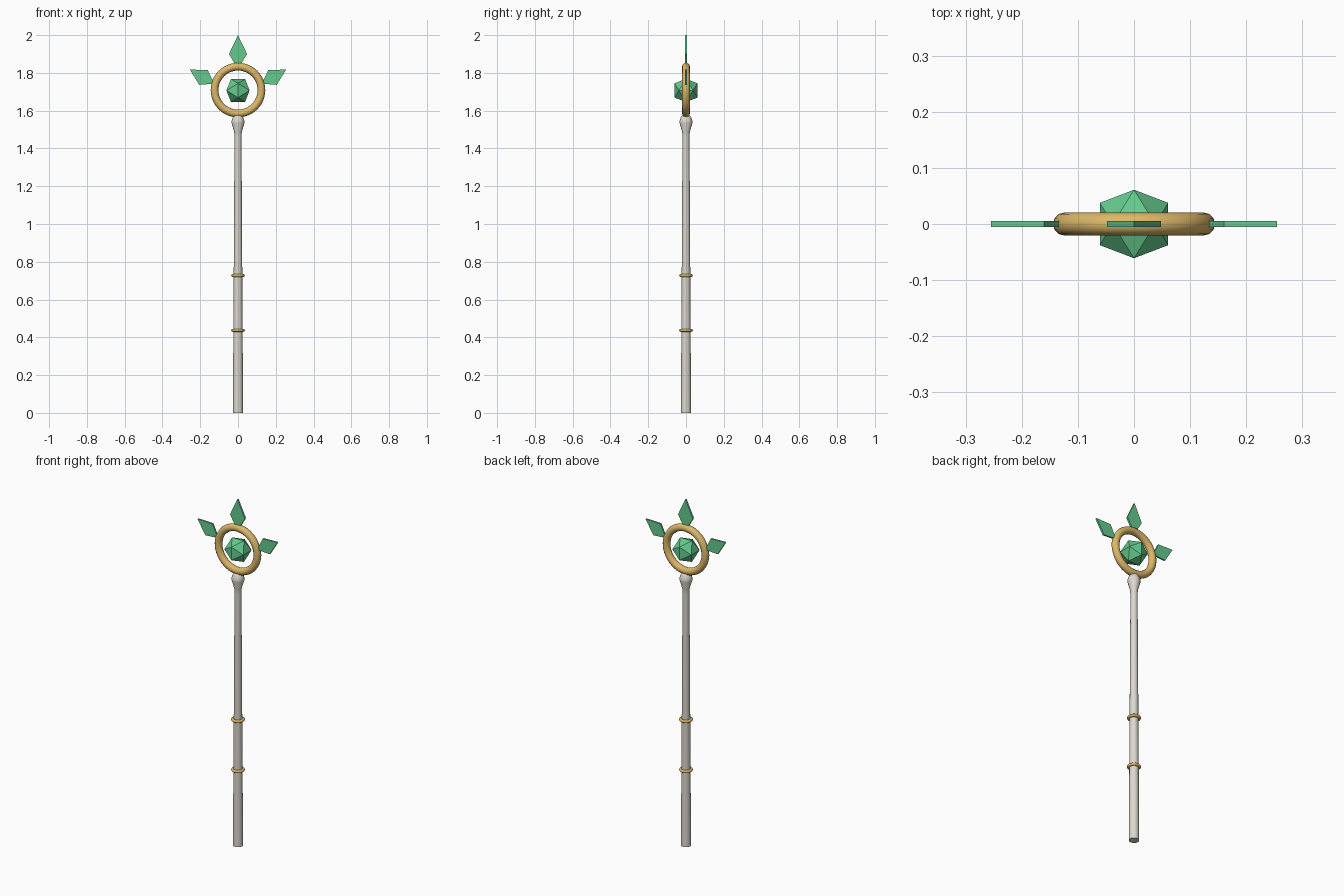
import bpy, bmesh, math
from mathutils import Vector

if "Cube" in bpy.data.objects:
    bpy.data.objects.remove(bpy.data.objects["Cube"])

HEAD_Z = 1.709


def material(name, color):
    m = bpy.data.materials.new(name)
    m.diffuse_color = (*color, 1)
    m.use_nodes = True
    m.node_tree.nodes["Principled BSDF"].inputs["Base Color"].default_value = m.diffuse_color
    return m


bone = material("bone", (0.72, 0.69, 0.62))
gold = material("gold", (0.72, 0.48, 0.14))
green = material("green_crystal", (0.13, 0.60, 0.27))


def add_object(name, bm, mat):
    bmesh.ops.recalc_face_normals(bm, faces=bm.faces)
    mesh = bpy.data.meshes.new(name)
    bm.to_mesh(mesh)
    bm.free()
    mesh.materials.append(mat)
    ob = bpy.data.objects.new(name, mesh)
    bpy.context.collection.objects.link(ob)
    return ob


def smooth(ob, angle=40):
    bpy.ops.object.select_all(action='DESELECT')
    ob.select_set(True)
    bpy.context.view_layer.objects.active = ob
    bpy.ops.object.shade_smooth_by_angle(angle=math.radians(angle))


def lathe(name, profile, sides, mat):
    """Closed solid of revolution from (radius, z) points."""
    bm = bmesh.new()
    rings = []
    for r, z in profile:
        rings.append([bm.verts.new((r * math.cos(a), r * math.sin(a), z))
                      for a in (2 * math.pi * i / sides for i in range(sides))])
    for lo, hi in zip(rings, rings[1:]):
        for i in range(sides):
            j = (i + 1) % sides
            bm.faces.new((lo[i], lo[j], hi[j], hi[i]))
    bm.faces.new(rings[0])
    bm.faces.new(rings[-1])
    ob = add_object(name, bm, mat)
    smooth(ob)
    return ob


def torus(name, z, major, minor, segs, mat, upright=False):
    rot = (math.pi / 2, 0, 0) if upright else (0, 0, 0)
    bpy.ops.mesh.primitive_torus_add(location=(0, 0, z), rotation=rot, major_radius=major,
                                     minor_radius=minor, major_segments=segs, minor_segments=12)
    ob = bpy.context.object
    ob.name = name
    ob.data.materials.append(mat)
    smooth(ob, 60)


def blade(name, centre, angle, tip, tail, half_width, thickness=0.01):
    """Flat kite; its axis is tilted by angle from vertical in the xz plane."""
    axis = Vector((math.sin(angle), 0, math.cos(angle)))
    side = Vector((math.cos(angle), 0, -math.sin(angle)))
    c = Vector(centre)
    outline = [c + axis * tip, c + side * half_width, c - axis * tail, c - side * half_width]
    bm = bmesh.new()
    front = bm.faces.new([bm.verts.new(p + Vector((0, -thickness / 2, 0))) for p in outline])
    ext = bmesh.ops.extrude_face_region(bm, geom=[front], use_keep_orig=True)
    moved = [v for v in ext["geom"] if isinstance(v, bmesh.types.BMVert)]
    bmesh.ops.translate(bm, verts=moved, vec=(0, thickness, 0))
    add_object(name, bm, green)


# tapered shaft with flared socket
lathe("shaft", [(0.027, 0), (0.0185, 1.46), (0.020, 1.485), (0.034, 1.535),
                (0.034, 1.545), (0.027, 1.565), (0.018, 1.576)], 16, bone)

# grip bands
for i, z in enumerate((0.437, 0.727)):
    torus(f"grip_band_{i + 1}", z, 0.028, 0.008, 24, gold)

# head ring
torus("head_ring", HEAD_Z, 0.124, 0.0205, 48, gold, upright=True)

# floating icosahedral gem
long, short = 0.061, 0.061 * 2 / (1 + math.sqrt(5))
bm = bmesh.new()
for a in (-1, 1):
    for b in (-1, 1):
        for p in ((0, a * long, b * short), (a * long, b * short, 0), (a * short, 0, b * long)):
            bm.verts.new((p[0], p[1], p[2] + HEAD_Z - 0.002))
bmesh.ops.convex_hull(bm, input=bm.verts)
add_object("centre_gem", bm, green)

# crystal blades
blade("top_blade", (0, 0, 1.9), 0, 0.10, 0.08, 0.048)
for name, s in (("left_blade", -1), ("right_blade", 1)):
    blade(name, (s * 0.183, 0, HEAD_Z + 0.067), s * math.radians(60), 0.083, 0.066, 0.045)
